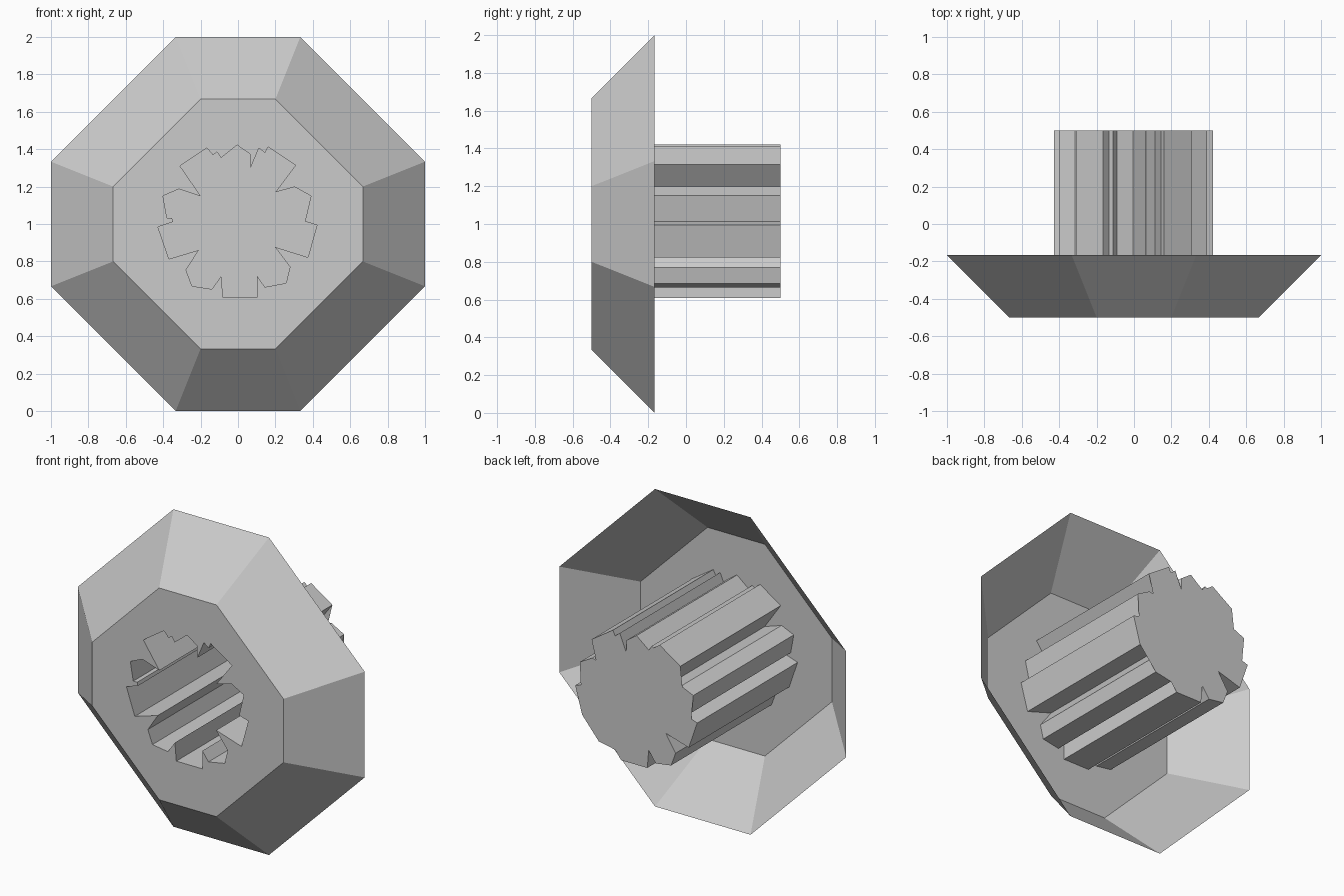
import bpy, bmesh

if "Cube" in bpy.data.objects:
    bpy.data.objects.remove(bpy.data.objects["Cube"])

FRONT, RIM, BACK = -0.5, -0.167, 0.5


def octagon(half, cut):
    """Counter-clockwise (seen from the front) octagon in x, z."""
    return [(-cut, -half), (cut, -half), (half, -cut), (half, cut),
            (cut, half), (-cut, half), (-half, cut), (-half, -cut)]


def ring(bm, pts, y):
    return [bm.verts.new((x, y, z + 1)) for x, z in pts]


def bridge(bm, a, b):
    n = len(a)
    for i in range(n):
        j = (i + 1) % n
        bm.faces.new((a[i], a[j], b[j], b[i]))


def finish(bm, name):
    me = bpy.data.meshes.new(name)
    bm.to_mesh(me)
    bm.free()
    ob = bpy.data.objects.new(name, me)
    bpy.context.collection.objects.link(ob)
    return ob


# Notched outline (x, z about the centre), clockwise from the top
outline = [
    (-.005, .422), (.064, .374), (.067, .299), (.112, .406), (.144, .38),
    (.16, .412), (.308, .314), (.2, .17), (.303, .198), (.39, .15),
    (.358, .014), (.422, -.006), (.374, -.178), (.198, -.123), (.278, -.23),
    (.257, -.316), (.144, -.337), (.102, -.278), (.102, -.392), (-.08, -.392),
    (-.09, -.278), (-.139, -.348), (-.246, -.332), (-.278, -.246),
    (-.209, -.139), (-.369, -.187), (-.428, -.016), (-.347, .011),
    (-.353, .032), (-.38, .032), (-.401, .15), (-.316, .187), (-.198, .148),
    (-.31, .31), (-.166, .406), (-.134, .369), (-.112, .385), (-.091, .353),
]

# Open dish: sloped sides and a front plate pierced by the outline
bm = bmesh.new()
rim = ring(bm, octagon(1.0, 0.333), RIM)
face = ring(bm, octagon(0.667, 0.2), FRONT)
hole = ring(bm, outline, FRONT)
bridge(bm, rim, face)
edges = [bm.edges.get((face[i - 1], face[i])) for i in range(len(face))]
edges += [bm.edges.new((hole[i - 1], hole[i])) for i in range(len(hole))]
res = bmesh.ops.triangle_fill(bm, edges=edges, use_beauty=True,
                              normal=(0, -1, 0))
plate = [g for g in res["geom"] if isinstance(g, bmesh.types.BMFace)]
bm.normal_update()
bmesh.ops.reverse_faces(bm, faces=[f for f in plate if f.normal.y > 0])
finish(bm, "octagonal_dish")

# Hollow notched tube, closed at the back
bm = bmesh.new()
mouth = ring(bm, outline, FRONT)
end = ring(bm, outline, BACK)
bridge(bm, mouth, end)
cap = bm.faces.new(end)
bmesh.ops.triangulate(bm, faces=[cap])
finish(bm, "notched_tube")
